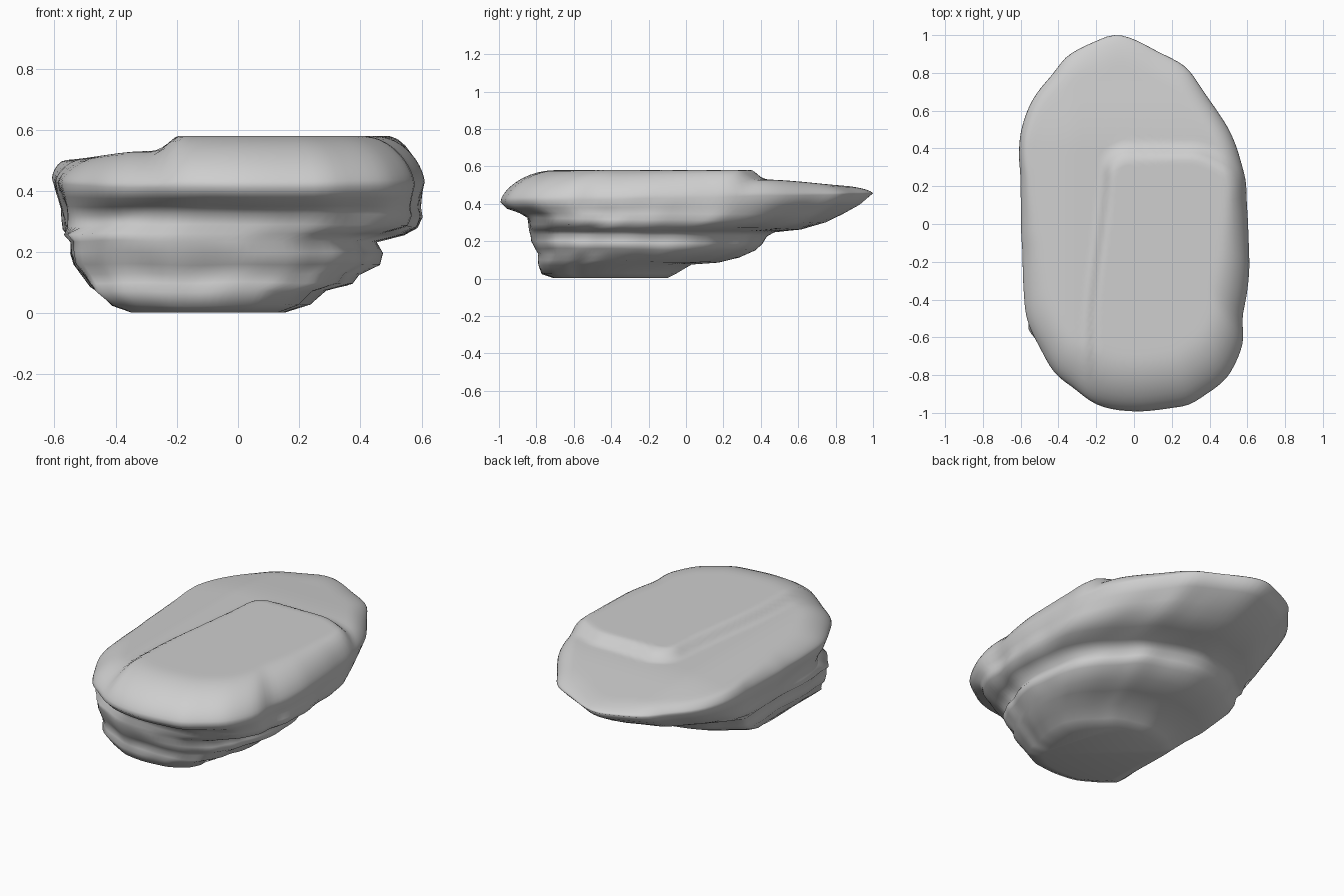
import bpy
import bmesh
from math import dist, hypot
from mathutils import Vector, noise

if "Cube" in bpy.data.objects:
    bpy.data.objects.remove(bpy.data.objects["Cube"])

SEGMENTS = 128

# Plan outline of the cap slab, anticlockwise from the +x side
OUTLINE = [(.61, -.1), (.59, .25), (.54, .42), (.48, .55), (.36, .7), (.28, .84), (.14, .91),
           (-.02, .99), (-.1, 1.01), (-.2, .97), (-.36, .89), (-.42, .8), (-.53, .68), (-.585, .56),
           (-.61, .4), (-.6, 0), (-.575, -.5), (-.42, -.8), (-.2, -.965), (.05, -1), (.3, -.96),
           (.5, -.82), (.58, -.63), (.57, -.5), (.605, -.35)]

# Strata from the base up: x min, x max, y min, y max, z at front, z at back
STRATA = [(-.35, .16, -.71, -.10, .003, .003), (-.41, .24, -.77, -.05, .025, .03),
          (-.46, .29, -.79, .03, .07, .075), (-.48, .38, -.79, .17, .10, .085),
          (-.50, .40, -.79, .28, .13, .115), (-.53, .465, -.81, .37, .16, .155),
          (-.54, .475, -.83, .41, .20, .19), (-.54, .455, -.835, .43, .235, .23),
          (-.56, .545, -.845, .47, .26, .25), (-.575, .585, -.85, .62, .29, .265),
          (-.575, .60, -.86, .75, .325, .30), (-.58, .595, -.90, .84, .35, .345),
          (-.595, .60, -.965, .93, .375, .395), (-.61, .61, -1, 1, .41, .455)]


def smoothstep(low, high, value):
    t = min(max((value - low) / (high - low), 0), 1)
    return t * t * (3 - 2 * t)


def resample(points, count):
    """Evenly spaced, slightly softened points along a closed outline."""
    closed = points + points[:1]
    lengths = [dist(a, b) for a, b in zip(closed, closed[1:])]
    step, result = sum(lengths) / count, []
    for i in range(count):
        d, k = i * step, 0
        while d > lengths[k]:
            d -= lengths[k]
            k += 1
        result.append(Vector(closed[k]).lerp(Vector(closed[k + 1]), d / lengths[k]))
    for _ in range(2):
        result = [(result[i - 1] + 2 * p + result[(i + 1) % count]) / 4
                  for i, p in enumerate(result)]
    return result


def top_height(x, y):
    """Low shelf on the -x and back sides, raised plateau with a rounded corner elsewhere."""
    shelf = .53 - .04 * smoothstep(.4, 1, y) - .03 * smoothstep(.3, .6, -x)
    from_ridge = x + .235 - .09 * smoothstep(-.6, .4, y)
    from_back = .39 - .1 * smoothstep(.3, .6, x) - y
    corner = .12
    inside = corner - hypot(max(corner - from_ridge, 0), max(corner - from_back, 0))
    return shelf + (.58 - shelf) * smoothstep(-.035, .045, inside)


def roughen(p, amount):
    """Lumpy, layered weathering of the sides."""
    sample = Vector((p.x * 4, p.y * 4, p.z * 7))
    n = noise.noise(sample) + .4 * noise.noise(sample * 2.1)
    outward = Vector((p.x, p.y * .6, 0)).normalized()
    lift = noise.noise(sample + Vector((7, 3, 1))) * amount * .5
    return p + outward * n * amount + Vector((0, 0, lift))


outline = resample(OUTLINE, SEGMENTS)
rings = []

# Side strata: the lower body is boxy towards -x and cut back at its +x front corner
for level, (x0, x1, y0, y1, front, back) in enumerate(STRATA):
    ring = []
    for p in outline:
        u, v = p.x / 1.22 + .5, p.y / 2 + .5
        x, y = x0 + (x1 - x0) * u, y0 + (y1 - y0) * v
        if level < 9:
            x = max(x * 1.14, x0) if x < 0 else x * (1 - .12 * smoothstep(.3, .7, -y))
        q = Vector((x, y, front + (back - front) * v))
        amount = 0 if level == 0 else .008 if level > 11 else .013
        ring.append(roughen(q, amount))
    rings.append(ring)

# Rounded rim and stepped top, drawn in towards the middle
rim_ring = rings[-1]
insets = [.006, .015, .03, .05, .08, .12, .16] + [.2 + .035 * i for i in range(22)]
for inset in insets:
    ring = []
    for p, rim in zip(outline, rim_ring):
        x, y = rim.xy * (1 - inset)
        width = .3 - .15 * smoothstep(-.5, .5, p.y) - .08 * smoothstep(.2, .5, -p.x)
        t = min(inset / width, 1)
        rise = (1 - (1 - t) ** 2) ** .64
        z = rim.z + (top_height(x, y) - rim.z) * rise
        ring.append(Vector((x, y, z)))
    rings.append(ring)

# Skin the rings and close both ends
bm = bmesh.new()
loops = [[bm.verts.new(p) for p in ring] for ring in rings]
for lower, upper in zip(loops, loops[1:]):
    for i in range(SEGMENTS):
        j = (i + 1) % SEGMENTS
        bm.faces.new((lower[i], lower[j], upper[j], upper[i]))
bm.faces.new(list(reversed(loops[0])))
bm.faces.new(loops[-1])
bmesh.ops.recalc_face_normals(bm, faces=bm.faces[:])
for face in bm.faces:
    face.smooth = True
mesh = bpy.data.meshes.new("layered_rock")
bm.to_mesh(mesh)
bm.free()

rock = bpy.data.objects.new("layered_rock", mesh)
bpy.context.collection.objects.link(rock)

# Plain stone colour
stone = bpy.data.materials.new("stone grey")
stone.use_nodes = True
colour = (.62, .62, .62, 1)
stone.diffuse_color = colour
stone.node_tree.nodes["Principled BSDF"].inputs["Base Color"].default_value = colour
mesh.materials.append(stone)
